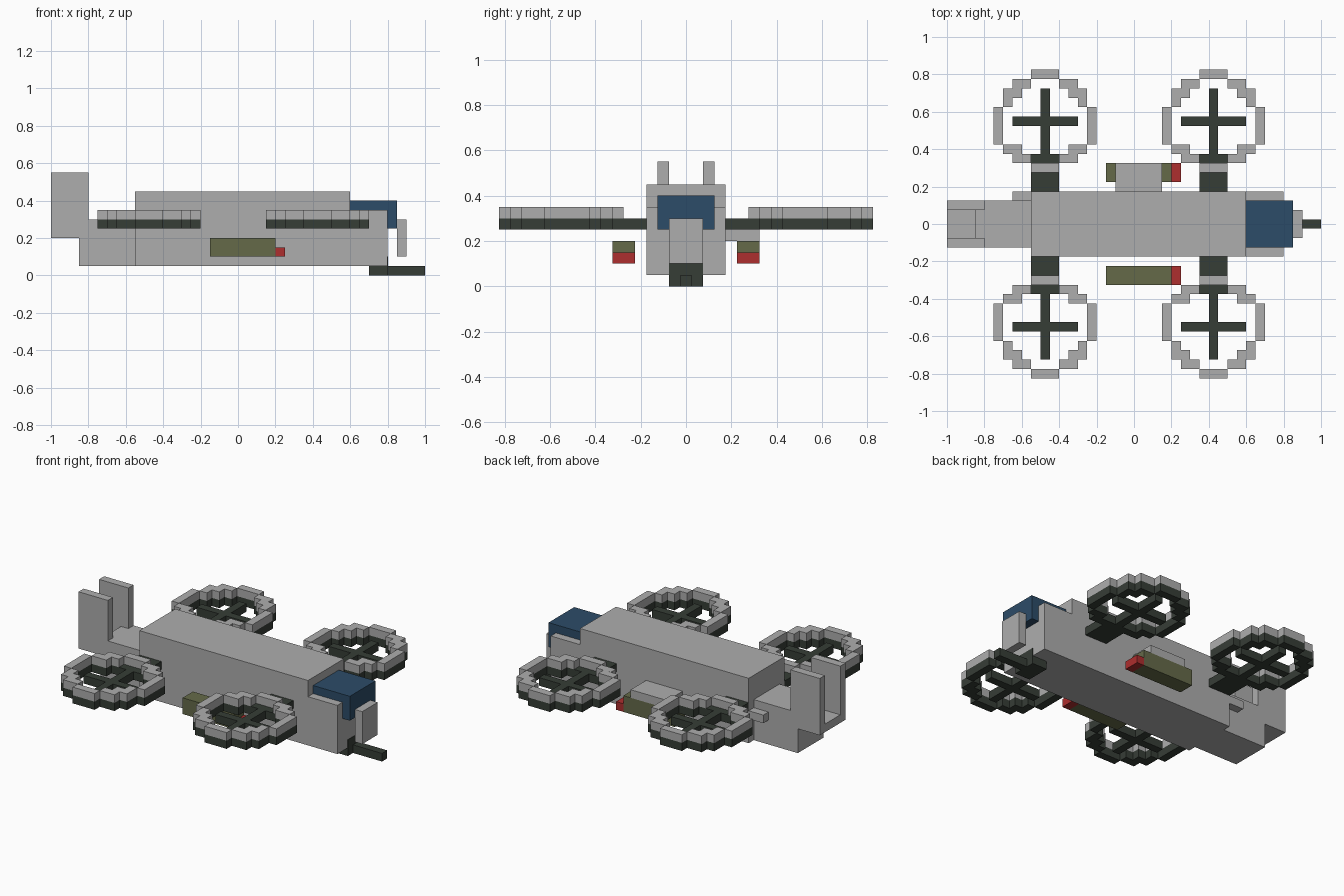
import bpy, bmesh
from mathutils import Vector

old = bpy.data.objects.get("Cube")
if old:
    bpy.data.objects.remove(old, do_unlink=True)


def srgb(h):
    out = []
    for i in (0, 2, 4):
        c = int(h[i:i + 2], 16) / 255
        out.append(c / 12.92 if c <= 0.04045 else ((c + 0.055) / 1.055) ** 2.4)
    return (*out, 1.0)


def material(name, h):
    m = bpy.data.materials.new(name)
    m.use_nodes = True
    m.diffuse_color = srgb(h)
    m.node_tree.nodes["Principled BSDF"].inputs["Base Color"].default_value = srgb(h)
    return m


GREY = material("hull grey", "AEAEAE")
DARK = material("dark metal", "363D36")
BLUE = material("canopy blue", "2C4C68")
GREEN = material("olive green", "656A49")
RED = material("warhead red", "AE2E2E")


def boxes(name, mat, *ranges):
    """One object made of boxes, each given as (x0, x1, y0, y1, z0, z1)."""
    bm = bmesh.new()
    for x0, x1, y0, y1, z0, z1 in ranges:
        lo = Vector((min(x0, x1), min(y0, y1), z0))
        hi = Vector((max(x0, x1), max(y0, y1), z1))
        verts = bmesh.ops.create_cube(bm, size=1)["verts"]
        for v in verts:
            v.co = Vector([lo[i] + (v.co[i] + 0.5) * (hi[i] - lo[i]) for i in range(3)])
    me = bpy.data.meshes.new(name)
    bm.to_mesh(me)
    bm.free()
    me.materials.append(mat)
    ob = bpy.data.objects.new(name, me)
    bpy.context.scene.collection.objects.link(ob)
    return ob


# Hull, nose and tail
boxes("hull", GREY, (-0.55, 0.6, -0.175, 0.175, 0.05, 0.45))
boxes("nose", GREY, (0.6, 0.8, -0.175, 0.175, 0.05, 0.35))
boxes("nose_plate", GREY, (0.85, 0.9, -0.075, 0.075, 0.1, 0.3))
boxes("canopy", BLUE, (0.6, 0.85, -0.125, 0.125, 0.25, 0.4))
boxes("tail", GREY, (-0.85, -0.55, -0.125, 0.125, 0.05, 0.3))
boxes("tail_shelf", GREY, (-1.0, -0.85, -0.125, 0.125, 0.2, 0.25))
boxes("tail_side_box", GREY, (-0.65, -0.55, 0.125, 0.175, 0.2, 0.25))

# Chin gun
boxes("gun_mount", DARK, (0.7, 0.802, -0.075, 0.075, 0.0, 0.1))
boxes("gun_barrel", DARK, (0.8, 1.0, -0.025, 0.025, 0.0, 0.05))

# Stepped rotor ring in grid cells: half outline (mirrored in x) plus end bars
U = 0.05
HALF = [(1.5, 3.5, 3.5, 4.5), (2.5, 4.5, 2.5, 3.5), (3.5, 4.5, 1.5, 2.5),
        (4.5, 5.5, -2.5, 1.5), (2.5, 4.5, -3.5, -2.5), (1.5, 3.5, -4.5, -3.5)]
RING = [(-1.5, 1.5, 4.5, 5.5), (-1.5, 1.5, -5.5, -4.5)] + HALF
RING += [(-b, -a, c, d) for a, b, c, d in HALF]


def rotor(tag, cx, side):
    def place(cells, z0, z1):
        return [(cx + a * U, cx + b * U, side * (0.55 + c * U), side * (0.55 + d * U), z0, z1)
                for a, b, c, d in cells]
    boxes(tag + "_ring_top", GREY, *place(RING, 0.3, 0.35))
    boxes(tag + "_ring_base", DARK, *place(RING, 0.25, 0.3))
    boxes(tag + "_arm", DARK, *place([(-1.5, 1.5, -7.5, -3.5)], 0.25, 0.3))
    boxes(tag + "_blades", DARK,
          *place([(-3.5, 3.5, -0.5, 0.5), (-0.5, 0.5, -3.5, 3.5)], 0.25, 0.3))


for side, where in ((1, "left"), (-1, "right")):
    rotor("front_rotor_" + where, 0.425, side)
    rotor("rear_rotor_" + where, -0.475, side)
    boxes("tail_fin_" + where, GREY,
          (-1.0, -0.8, side * 0.075, side * 0.125, 0.2, 0.55))
    # Weapon pods
    boxes("pod_" + where, GREEN, (-0.15, 0.2, side * 0.225, side * 0.325, 0.1, 0.2))
    boxes("pod_tip_" + where, RED, (0.2, 0.25, side * 0.225, side * 0.325, 0.1, 0.15))

boxes("pod_pylon", GREY, (-0.1, 0.15, 0.175, 0.325, 0.2, 0.25))
